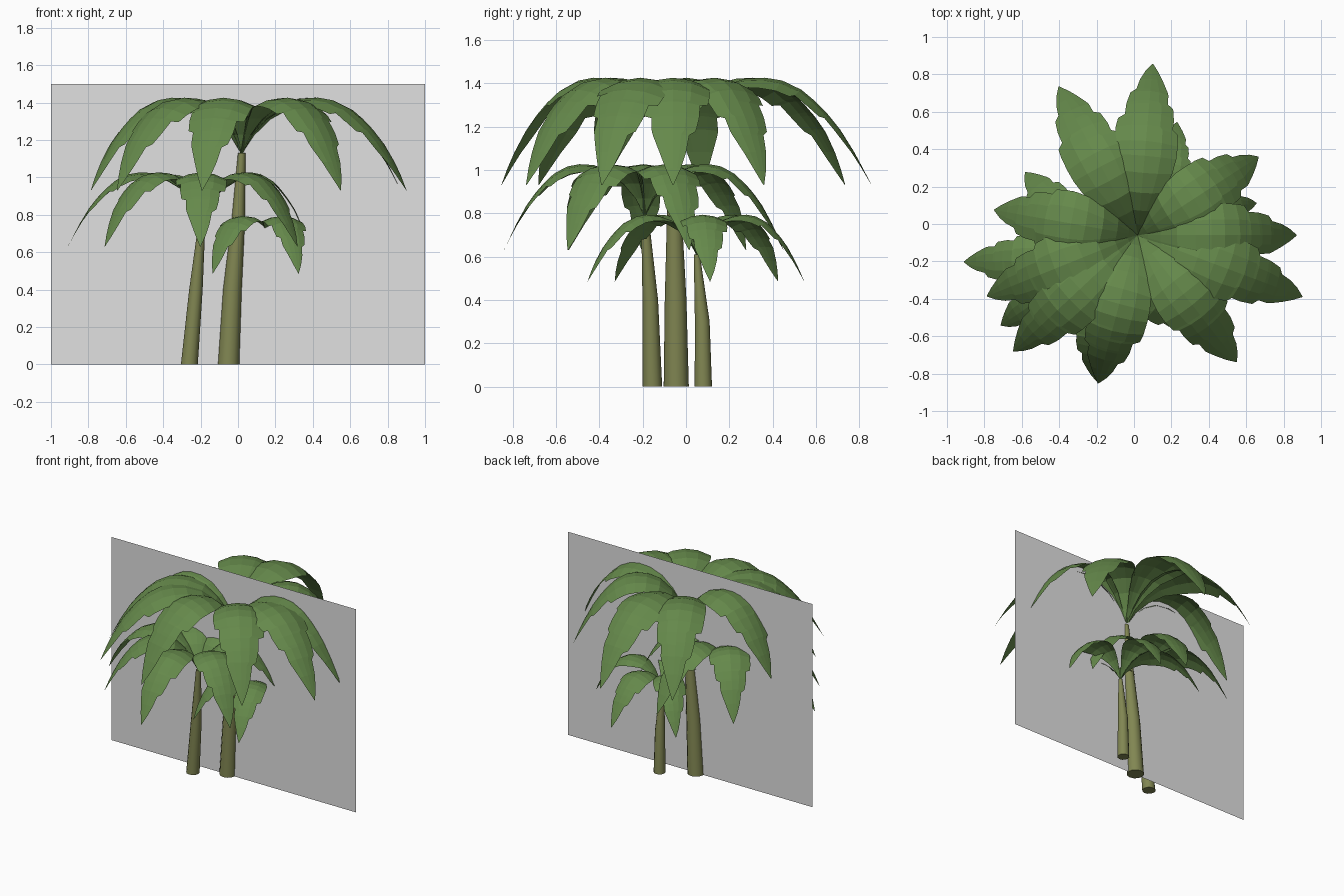
import bpy, bmesh, math
from mathutils import Vector

if "Cube" in bpy.data.objects:
    bpy.data.objects.remove(bpy.data.objects["Cube"])


def material(name, rgb):
    m = bpy.data.materials.new(name)
    m.diffuse_color = (*rgb, 1)
    m.use_nodes = True
    m.node_tree.nodes["Principled BSDF"].inputs["Base Color"].default_value = m.diffuse_color
    return m


LEAF = material("leaf_green", (0.13, 0.25, 0.07))
BARK = material("bark_olive", (0.22, 0.24, 0.085))
GREY = material("panel_grey", (0.75, 0.75, 0.75))


def make_object(name, bm, mat):
    me = bpy.data.meshes.new(name)
    bm.to_mesh(me)
    bm.free()
    me.materials.append(mat)
    ob = bpy.data.objects.new(name, me)
    bpy.context.collection.objects.link(ob)
    return ob


# Arching midrib: (reach, height above the trunk top)
RIB = [(0, 0), (.05, .09), (.11, .17), (.19, .245), (.28, .285), (.38, .3), (.48, .285),
       (.57, .24), (.65, .17), (.73, .075), (.81, -.06), (.88, -.2)]
# Leaf outline: (fraction along the rib, left half width, right half width)
OUTLINE = [(0, .008, .008), (.1, .03, .03), (.2, .07, .07), (.3, .115, .115), (.4, .155, .155),
           (.48, .17, .168), (.55, .172, .17), (.62, .165, .168), (.635, .138, .168),
           (.69, .14, .16), (.705, .138, .125), (.76, .13, .122), (.775, .1, .12),
           (.83, .098, .105), (.845, .092, .075), (.9, .062, .06), (.95, .034, .036), (1, .002, .002)]


def rib_point(t):
    f = min(t, .99999) * (len(RIB) - 1)
    i = int(f)
    return Vector(RIB[i]).lerp(Vector(RIB[i + 1]), f - i)


def add_leaf(bm, top, angle, reach, scale):
    """One arched blade with notched edges, pointing along angle."""
    out = Vector((math.cos(angle), math.sin(angle), 0))
    side = Vector((-out.y, out.x, 0))
    rows = []
    for t, wl, wr in OUTLINE:
        p = rib_point(t)
        tan = (rib_point(min(t + .04, 1)) - rib_point(max(t - .04, 0))).normalized()
        row = []
        for k in (-1, -.5, 0, .5, 1):
            w = k * (wl if k < 0 else wr)
            droop = 1.7 * w * w
            r = (p.x + tan.y * droop) * reach / .88
            z = (p.y - tan.x * droop) * scale
            row.append(bm.verts.new(top + out * r + side * w * scale + Vector((0, 0, z))))
        rows.append(row)
    for a, b in zip(rows, rows[1:]):
        for i in range(4):
            bm.faces.new((a[i], b[i], b[i + 1], a[i + 1]))


def palm(name, path, scale, leaves, sides=12):
    # Tapered, leaning trunk
    bm = bmesh.new()
    rings = []
    for x, y, z, rad in path:
        rings.append([bm.verts.new((x + rad * math.cos(2 * math.pi * i / sides),
                                    y + rad * math.sin(2 * math.pi * i / sides), z))
                      for i in range(sides)])
    for a, b in zip(rings, rings[1:]):
        for i in range(sides):
            j = (i + 1) % sides
            bm.faces.new((a[i], a[j], b[j], b[i])).smooth = True
    bm.faces.new(rings[0][::-1])
    bm.faces.new(rings[-1])
    make_object(name + "_trunk", bm, BARK)
    # Crown of leaves
    bm = bmesh.new()
    top = Vector(path[-1][:3])
    for deg, reach in leaves:
        add_leaf(bm, top, math.radians(deg), reach, scale)
    make_object(name + "_crown", bm, LEAF)


palm("tall_palm",
     [(-.05, -.045, 0, .058), (-.03, -.048, .4, .05), (0, -.053, .75, .036), (.02, -.06, 1.13, .02)],
     1.0,
     [(85, .92), (118, .9), (170, .78), (202, .87), (223, .91),
      (255, .82), (308, .86), (339.5, .94), (0, .85), (33, .77)])

palm("middle_palm",
     [(-.26, -.155, 0, .045), (-.225, -.165, .4, .036), (-.19, -.19, .79, .017)],
     .8,
     [(20, .6), (80, .65), (130, .61), (181, .72), (214, .63), (269, .65), (325, .62)])

palm("small_palm",
     [(.16, .08, 0, .04), (.16, .075, .3, .034), (.16, .05, .61, .014)],
     .62,
     [(7, .5), (82, .5), (135, .53), (232, .48), (288, .53)])

# Upright flat panel through the tall palm
bm = bmesh.new()
bm.faces.new([bm.verts.new((x, -.05, z)) for x, z in ((-1, 0), (1, 0), (1, 1.5), (-1, 1.5))])
make_object("upright_panel", bm, GREY)
